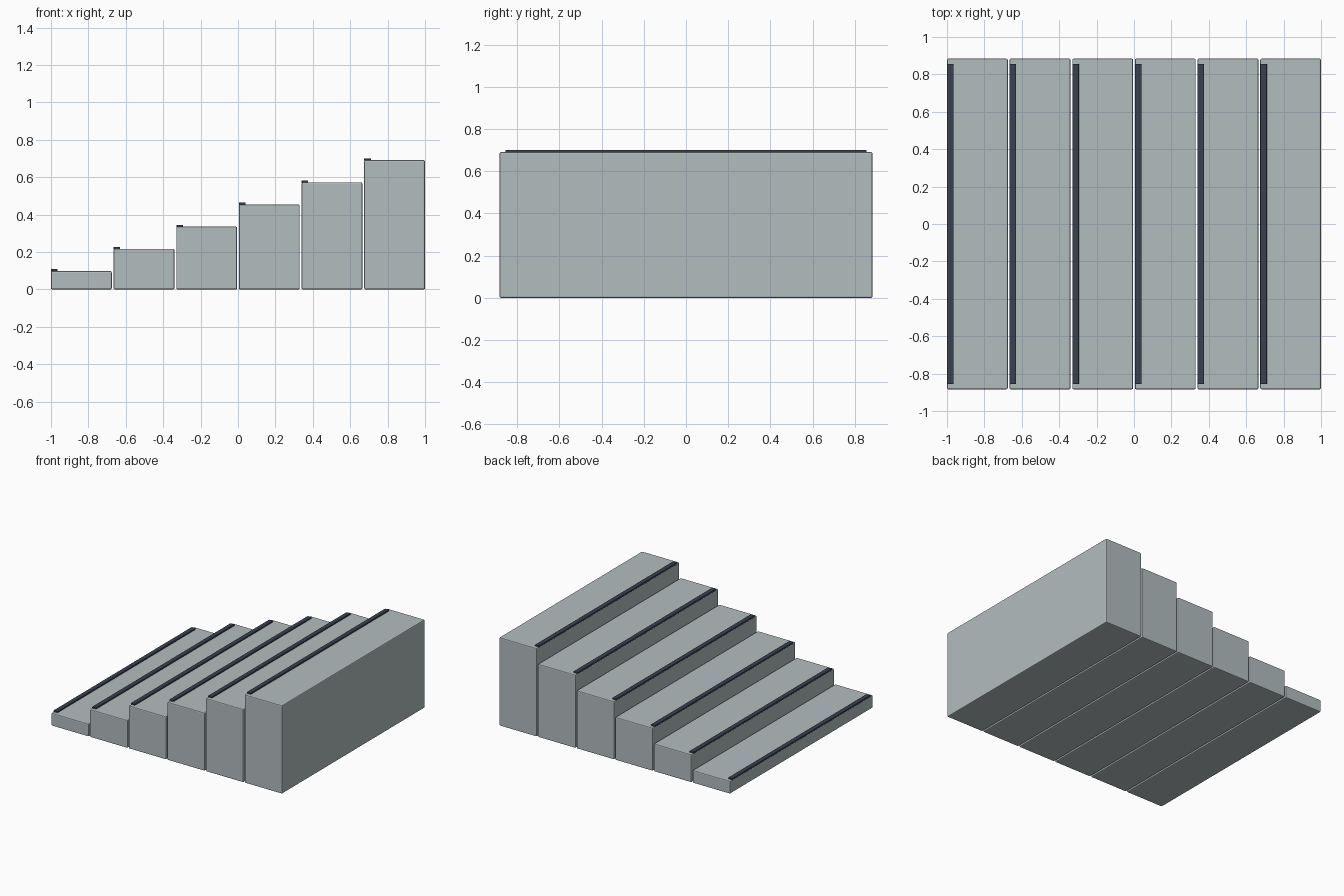
import bpy
import bmesh

if "Cube" in bpy.data.objects:
    bpy.data.objects.remove(bpy.data.objects["Cube"])

STEPS, PITCH, DEPTH, HALF_Y = 6, 0.335, 0.325, 0.884
BASE_H, RISE = 0.099, 0.1184


def material(name, rgb):
    m = bpy.data.materials.new(name)
    m.diffuse_color = (*rgb, 1)
    m.use_nodes = True
    m.node_tree.nodes["Principled BSDF"].inputs["Base Color"].default_value = m.diffuse_color
    return m


concrete = material("pale_concrete", (0.45, 0.51, 0.52))
rubber = material("dark_rubber", (0.04, 0.052, 0.08))


def box(name, lo, hi, mat, bevel):
    """Box between two corners with softened edges."""
    bm = bmesh.new()
    bmesh.ops.create_cube(bm, size=1)
    for v in bm.verts:
        v.co = [(a + b) / 2 + c * (b - a) for a, b, c in zip(lo, hi, v.co)]
    bmesh.ops.bevel(bm, geom=bm.edges[:], offset=bevel, segments=2,
                    profile=0.5, affect='EDGES')
    mesh = bpy.data.meshes.new(name)
    bm.to_mesh(mesh)
    bm.free()
    mesh.materials.append(mat)
    ob = bpy.data.objects.new(name, mesh)
    bpy.context.collection.objects.link(ob)
    return ob


for i in range(STEPS):
    x, top = -1 + i * PITCH, BASE_H + i * RISE
    # Solid step block reaching down to the floor
    box(f"step_{i + 1}", (x, -HALF_Y, 0), (x + DEPTH, HALF_Y, top), concrete, 0.007)
    # Anti-slip strip along the leading edge of the tread
    box(f"nosing_strip_{i + 1}", (x, -0.856, top - 0.004),
        (x + 0.035, 0.856, top + 0.01), rubber, 0.002)
